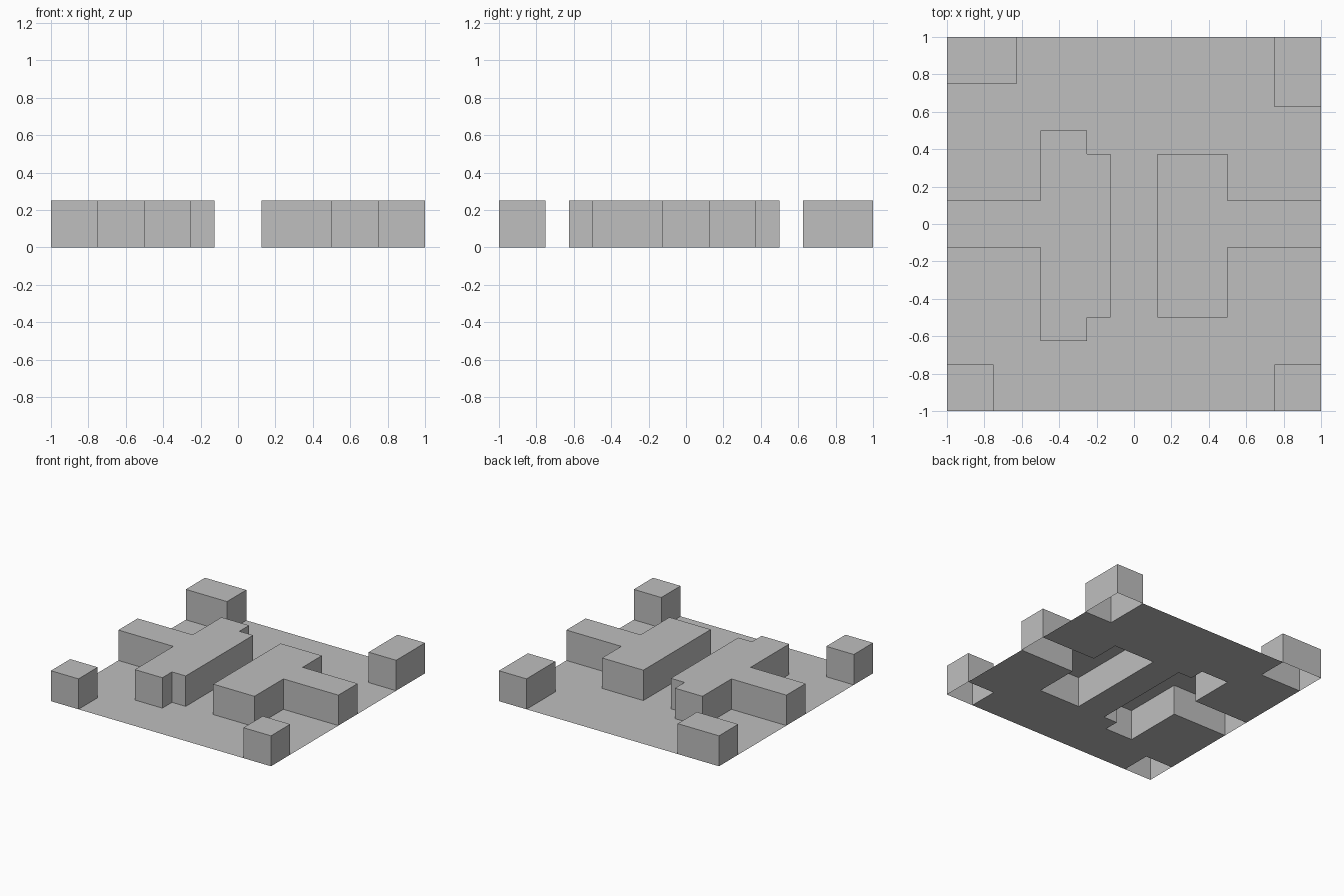
import bpy
import bmesh

cube = bpy.data.objects.get("Cube")
if cube:
    bpy.data.objects.remove(cube, do_unlink=True)

UNIT = 0.125   # grid module
HALF = 8       # half the plate, in modules
HEIGHT = 2     # block height, in modules

grey = bpy.data.materials.new("plain_grey")
grey.use_nodes = True
colour = (0.52, 0.52, 0.52, 1)
grey.diffuse_color = colour
grey.node_tree.nodes["Principled BSDF"].inputs["Base Color"].default_value = colour


def finish(name, bm):
    mesh = bpy.data.meshes.new(name)
    bm.to_mesh(mesh)
    bm.free()
    mesh.materials.append(grey)
    obj = bpy.data.objects.new(name, mesh)
    bpy.context.collection.objects.link(obj)


def block(name, outline):
    """Walls and top over a counter-clockwise outline, open underneath."""
    bm = bmesh.new()
    low = [bm.verts.new((x * UNIT, y * UNIT, 0)) for x, y in outline]
    high = [bm.verts.new((x * UNIT, y * UNIT, HEIGHT * UNIT)) for x, y in outline]
    for i in range(len(outline)):
        j = (i + 1) % len(outline)
        bm.faces.new((low[i], low[j], high[j], high[i]))
    bm.faces.new(high)
    finish(name, bm)


def box_outline(x0, y0, x1, y1):
    return [(x0, y0), (x1, y0), (x1, y1), (x0, y1)]


def inside(x, y, outline):
    hit = False
    for (xa, ya), (xb, yb) in zip(outline, outline[1:] + outline[:1]):
        if xa == xb and x < xa and min(ya, yb) < y < max(ya, yb):
            hit = not hit
    return hit


# Footprints in grid modules
parts = {
    "front_right_corner": box_outline(-8, -8, -6, -6),
    "front_left_corner": box_outline(6, -8, 8, -6),
    "back_right_corner": box_outline(-8, 6, -5, 8),
    "back_left_corner": box_outline(6, 5, 8, 8),
    "left_wall": [(1, -4), (4, -4), (4, -1), (8, -1), (8, 1), (4, 1), (4, 3), (1, 3)],
    "right_wall": [(-8, -1), (-4, -1), (-4, -5), (-2, -5), (-2, -4), (-1, -4),
                   (-1, 3), (-2, 3), (-2, 4), (-4, 4), (-4, 1), (-8, 1)],
}
for part, shape in parts.items():
    block(part, shape)

# Thin floor, open beneath every block
bm = bmesh.new()
bmesh.ops.create_grid(bm, x_segments=2 * HALF, y_segments=2 * HALF, size=HALF * UNIT)
covered = []
for face in bm.faces:
    c = face.calc_center_median() / UNIT
    if any(inside(c.x, c.y, shape) for shape in parts.values()):
        covered.append(face)
bmesh.ops.delete(bm, geom=covered, context="FACES")
finish("floor", bm)
